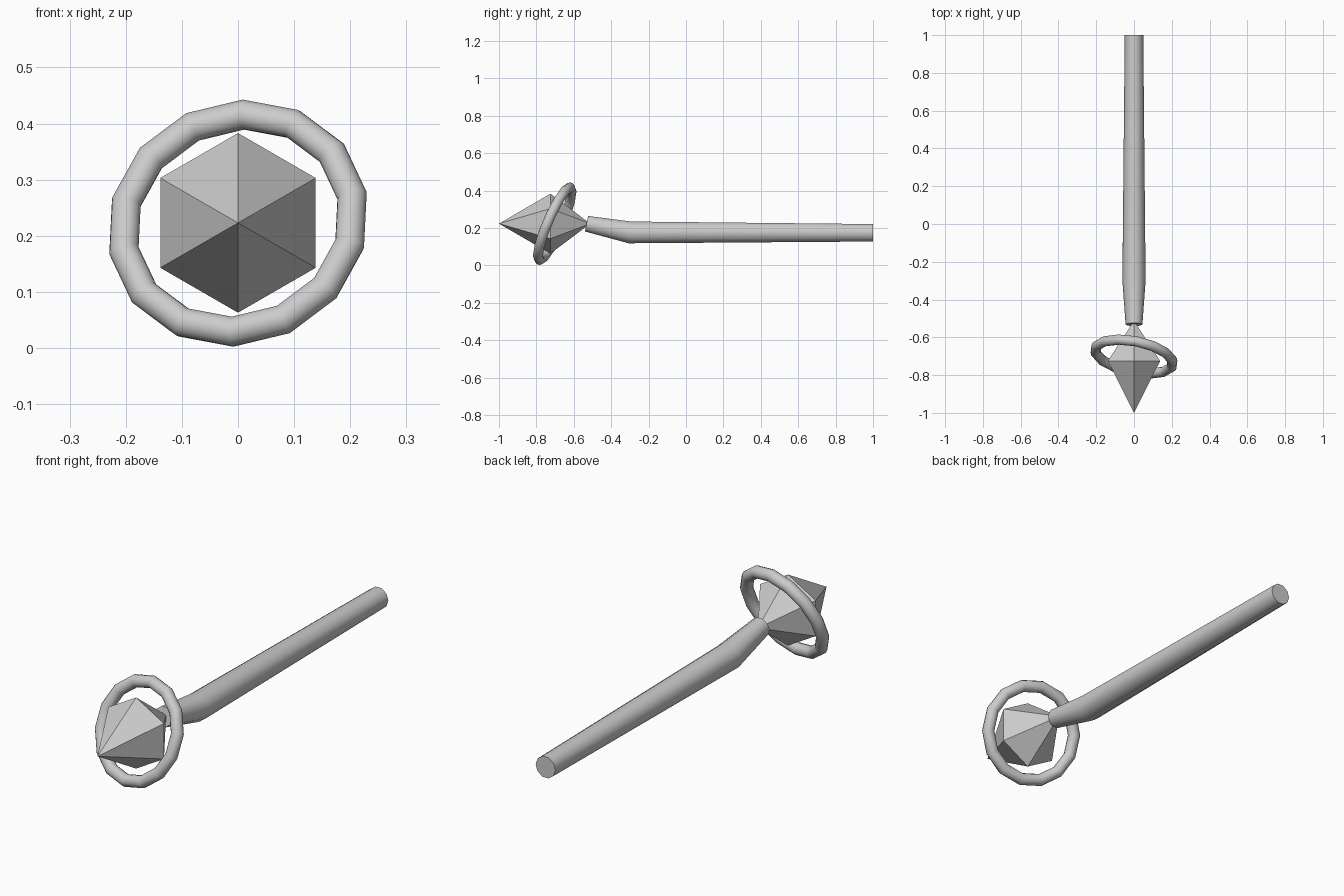
import bpy
import bmesh
from math import cos, sin, pi, radians
from mathutils import Vector

cube = bpy.data.objects.get("Cube")
if cube:
    bpy.data.objects.remove(cube)

# One grey for every part
grey = bpy.data.materials.new("plain_grey")
grey.use_nodes = True
grey.diffuse_color = (0.6, 0.6, 0.6, 1)
grey.node_tree.nodes["Principled BSDF"].inputs["Base Color"].default_value = (0.6, 0.6, 0.6, 1)


def circle(bm, centre, u, v, radius, sides):
    """Ring of vertices in the plane of u and v."""
    return [bm.verts.new(centre + radius * (u * cos(2 * pi * i / sides) + v * sin(2 * pi * i / sides)))
            for i in range(sides)]


def bridge(bm, a, b):
    n = len(a)
    for i in range(n):
        bm.faces.new((a[i], a[(i + 1) % n], b[(i + 1) % n], b[i]))


def finish(bm, name, smooth_angle=None):
    bmesh.ops.recalc_face_normals(bm, faces=bm.faces)
    mesh = bpy.data.meshes.new(name)
    bm.to_mesh(mesh)
    bm.free()
    mesh.materials.append(grey)
    obj = bpy.data.objects.new(name, mesh)
    bpy.context.collection.objects.link(obj)
    if smooth_angle:
        bpy.ops.object.select_all(action="DESELECT")
        obj.select_set(True)
        bpy.context.view_layer.objects.active = obj
        bpy.ops.object.shade_smooth_by_angle(angle=radians(smooth_angle))
    return obj


X, Z = Vector((1, 0, 0)), Vector((0, 0, 1))

# Handle: tapered shaft with a raised, narrowing neck (y, z, radius, tilt in degrees)
bm = bmesh.new()
loops = []
for y, z, radius, tilt in ((1, 0.174, 0.049, 0), (-0.3, 0.176, 0.0615, 6), (-0.532, 0.2225, 0.0445, 11.5)):
    up = Vector((0, sin(radians(tilt)), cos(radians(tilt))))
    loops.append(circle(bm, Vector((0, y, z)), X, up, radius, 10))
for a, b in zip(loops, loops[1:]):
    bridge(bm, a, b)
bm.faces.new(loops[0])
bm.faces.new(loops[-1])
finish(bm, "handle", 40)

# Crystal: six-sided double pyramid, longer towards the front
bm = bmesh.new()
belt = circle(bm, Vector((0, -0.725, 0.223)), Z, X, 0.16, 6)
for tip_y in (-1, -0.512):
    tip = bm.verts.new((0, tip_y, 0.223))
    for i in range(6):
        bm.faces.new((belt[i], belt[(i + 1) % 6], tip))
finish(bm, "crystal")

# Ring: tilted torus around the crystal
normal = Vector((-0.2, -1, 0.43)).normalized()
up = Vector((0.011, 0, 0.22))
up.y = 0.43 * up.z - 0.2 * up.x
up.normalize()
side = normal.cross(up)
bm = bmesh.new()
loops = []
for k in range(14):
    t = 2 * pi * k / 14
    out = up * cos(t) + side * sin(t)
    loops.append(circle(bm, Vector((0, -0.702, 0.2225)) + out * 0.21, out, normal, 0.027, 12))
for k in range(14):
    bridge(bm, loops[k], loops[(k + 1) % 14])
finish(bm, "ring", 40)
